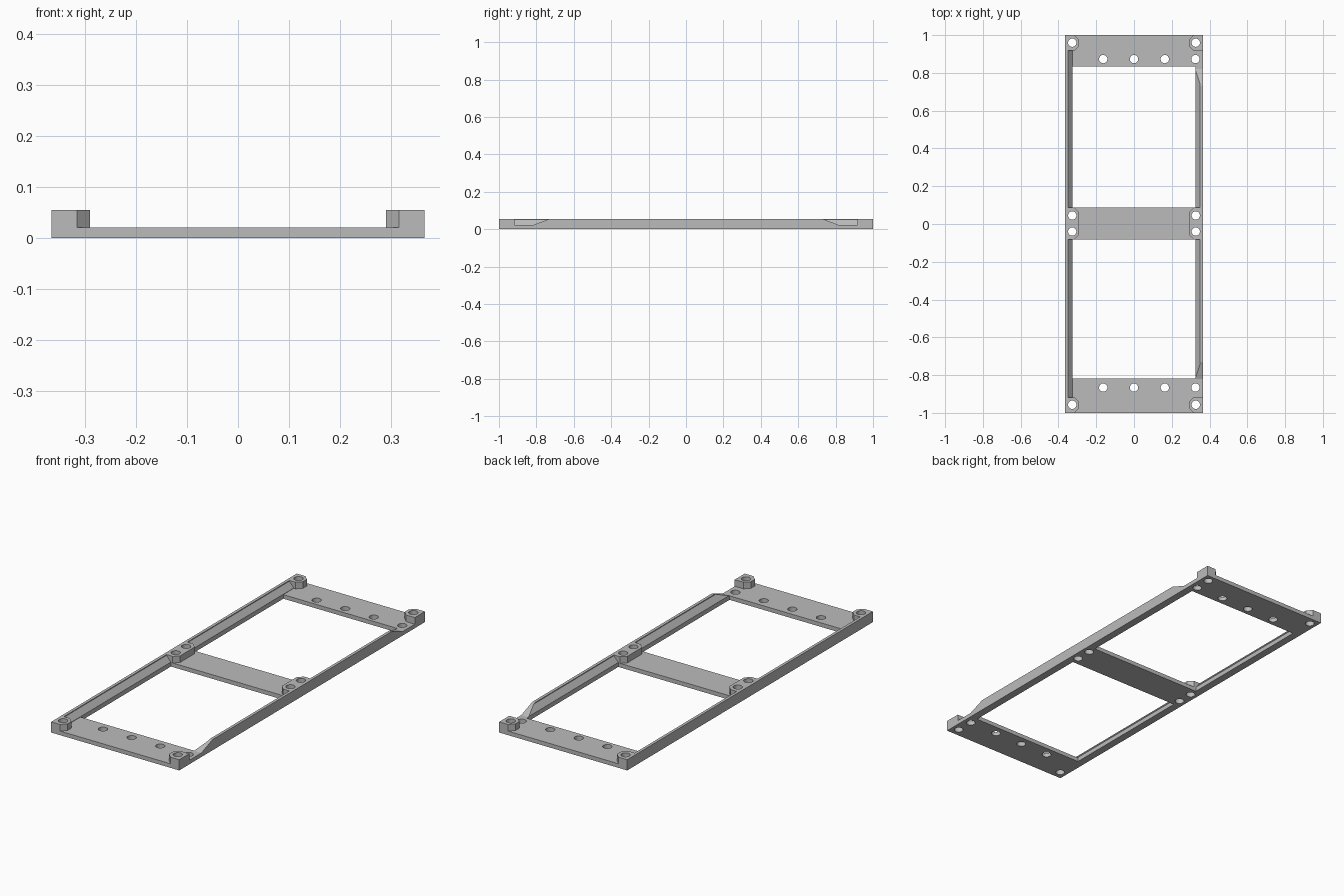
import bpy, bmesh, math
from mathutils import Vector

if "Cube" in bpy.data.objects:
    bpy.data.objects.remove(bpy.data.objects["Cube"])

grey = bpy.data.materials.new("mid_grey")
grey.diffuse_color = (0.5, 0.5, 0.5, 1)
grey.use_nodes = True
grey.node_tree.nodes["Principled BSDF"].inputs["Base Color"].default_value = grey.diffuse_color


def prism(name, pts, place, depth):
    """Extrude the outline pts; place maps (u, v) to 3D, depth is the sweep."""
    bm = bmesh.new()
    f = bm.faces.new([bm.verts.new(place(u, v)) for u, v in pts])
    r = bmesh.ops.extrude_face_region(bm, geom=[f])
    moved = [g for g in r["geom"] if isinstance(g, bmesh.types.BMVert)]
    bmesh.ops.translate(bm, vec=Vector(depth), verts=moved)
    bmesh.ops.recalc_face_normals(bm, faces=bm.faces)
    me = bpy.data.meshes.new(name)
    bm.to_mesh(me)
    bm.free()
    ob = bpy.data.objects.new(name, me)
    bpy.context.collection.objects.link(ob)
    return ob


def rect(x0, x1, y0, y1):
    return [(x0, y0), (x1, y0), (x1, y1), (x0, y1)]


def flat(name, pts, z0, z1):
    return prism(name, pts, lambda u, v: (u, v, z0), (0, 0, z1 - z0))


def cut(cutter):
    m = frame.modifiers.new("cut", 'BOOLEAN')
    m.operation, m.solver, m.object = 'DIFFERENCE', 'EXACT', cutter
    bpy.context.view_layer.objects.active = frame
    bpy.ops.object.modifier_apply(modifier=m.name)
    bpy.data.objects.remove(cutter)


# solid slab the frame is milled from
frame = flat("mounting_frame", rect(-0.365, 0.365, -1, 1), 0, 0.055)
frame.data.materials.append(grey)

# recess above the thin plates, leaving chamfered screw posts
side = [(0.315, -1.1), (0.315, -1), (0.29, -0.975), (0.29, -0.943), (0.315, -0.918),
        (0.325, -0.918), (0.325, -0.082), (0.315, -0.082), (0.29, -0.057),
        (0.29, 0.062), (0.315, 0.087), (0.325, 0.087), (0.325, 0.918),
        (0.315, 0.918), (0.29, 0.943), (0.29, 0.975), (0.315, 1), (0.315, 1.1)]
cut(flat("recess", side + [(-x, y) for x, y in reversed(side)], 0.021, 0.1))

# two windows
for y0, y1 in ((-0.818, -0.082), (0.087, 0.833)):
    cut(flat("window", rect(-0.325, 0.325, y0, y1), -0.1, 0.1))

# bevelled inner edges of the side rails
bevel = [(0.325, 0.023), (0.35, 0.051), (0.35, 0.1), (0.318, 0.1), (0.318, 0.023)]
for s in (-1, 1):
    for y0, y1 in ((-0.918, -0.082), (0.087, 0.918)):
        cut(prism("rail_bevel", bevel, lambda u, v: (s * u, y0, v), (0, y1 - y0, 0)))

# ramped notches at both ends of the right rail
notch = [(0.918, 0.021), (0.82, 0.021), (0.73, 0.055), (0.61, 0.1), (0.918, 0.1)]
for s in (-1, 1):
    cut(prism("rail_notch", notch, lambda u, v: (0.32, s * u, v), (0.1, 0, 0)))

# screw holes through posts and end plates
holes = [(s * 0.327, y) for s in (-1, 1) for y in (-0.957, -0.04, 0.045, 0.96)]
holes += [(x, y) for x in (-0.163, 0, 0.163, 0.325) for y in (-0.866, 0.873)]
for x, y in holes:
    ring = [(x + 0.022 * math.cos(a * math.pi / 12), y + 0.022 * math.sin(a * math.pi / 12))
            for a in range(24)]
    cut(flat("hole", ring, -0.1, 0.2))
